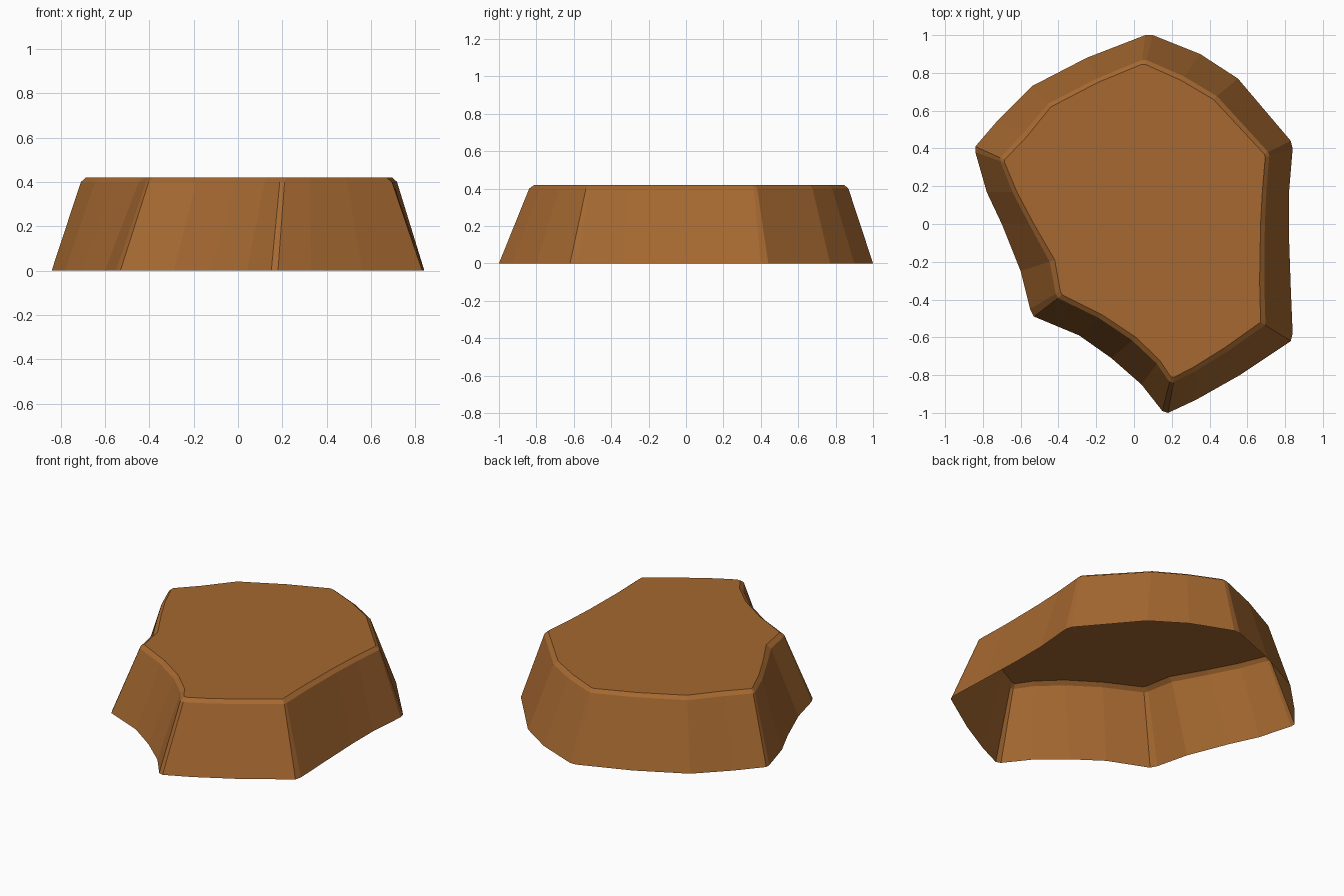
import bpy, bmesh
from mathutils import Vector

# Matching outline stations, anticlockwise: ground x, y, top x, y
STATIONS = [
    (0.06, 1.0, 0.04, 0.845), (-0.25, 0.88, -0.19, 0.75), (-0.54, 0.73, -0.44, 0.62),
    (-0.72, 0.55, -0.57, 0.46), (-0.84, 0.41, -0.685, 0.34), (-0.84, 0.38, -0.685, 0.325),
    (-0.78, 0.17, -0.62, 0.17), (-0.70, 0.0, -0.53, 0.0), (-0.60, -0.25, -0.42, -0.19),
    (-0.55, -0.45, -0.39, -0.355), (-0.53, -0.49, -0.38, -0.375), (-0.29, -0.59, -0.17, -0.48),
    (-0.12, -0.71, 0.01, -0.60), (0.04, -0.85, 0.135, -0.72), (0.15, -0.99, 0.195, -0.81),
    (0.18, -1.0, 0.215, -0.81), (0.33, -0.93, 0.32, -0.755), (0.56, -0.80, 0.48, -0.655),
    (0.83, -0.62, 0.67, -0.52), (0.84, -0.58, 0.67, -0.505), (0.83, -0.34, 0.665, -0.30),
    (0.82, -0.05, 0.67, 0.0), (0.82, 0.16, 0.68, 0.18), (0.84, 0.40, 0.695, 0.355),
    (0.83, 0.44, 0.69, 0.37), (0.55, 0.77, 0.42, 0.66), (0.35, 0.90, 0.25, 0.76),
    (0.10, 1.0, 0.06, 0.845),
]
HEIGHT, BEVEL = 0.42, 0.02

# Open-bottomed shell: ground ring, bevel ring, top ring and a flat cap
bm = bmesh.new()
rings = [[], [], []]
for bx, by, tx, ty in STATIONS:
    low, high = Vector((bx, by, 0)), Vector((tx, ty, HEIGHT))
    mid = high.lerp(low, 0.15)
    mid.z = HEIGHT - BEVEL
    for ring, p in zip(rings, (low, mid, high)):
        ring.append(bm.verts.new(p))
n = len(STATIONS)
for lower, upper in zip(rings, rings[1:]):
    for i in range(n):
        j = (i + 1) % n
        bm.faces.new((lower[i], lower[j], upper[j], upper[i]))
bm.faces.new(rings[2])

mesh = bpy.data.meshes.new("stone_slab")
bm.to_mesh(mesh)
bm.free()
slab = bpy.data.objects.new("stone_slab", mesh)
bpy.context.collection.objects.link(slab)

# Warm brown stone
mat = bpy.data.materials.new("brown_stone")
mat.diffuse_color = (0.38, 0.14, 0.03, 1)
mesh.materials.append(mat)
